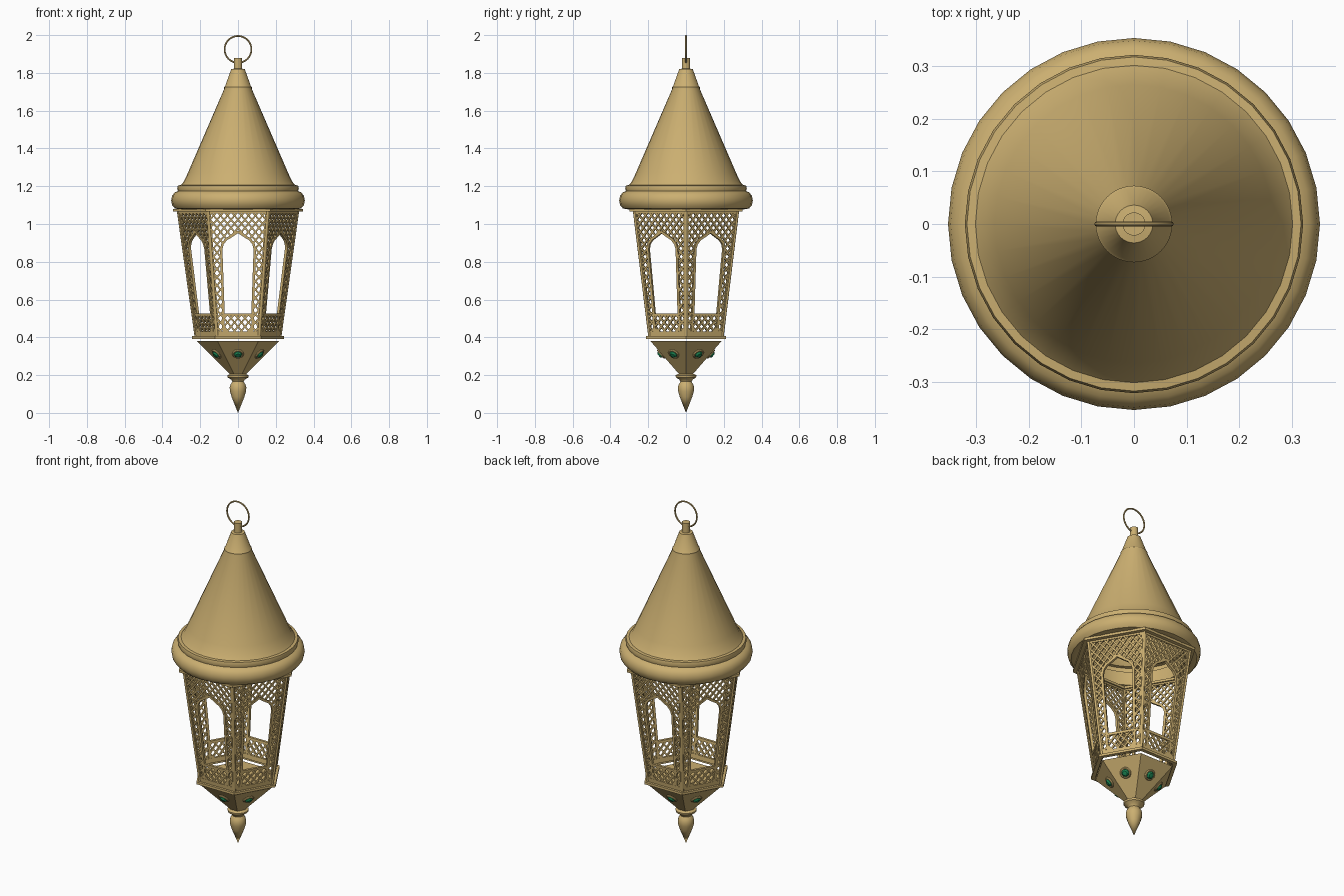
import bpy, bmesh, math
from mathutils import Vector, Matrix

if "Cube" in bpy.data.objects:
    bpy.data.objects.remove(bpy.data.objects["Cube"])


def material(name, col):
    m = bpy.data.materials.new(name)
    m.diffuse_color = (*col, 1)
    m.use_nodes = True
    m.node_tree.nodes["Principled BSDF"].inputs["Base Color"].default_value = m.diffuse_color
    return m


GOLD = material("antique gold", (0.60, 0.43, 0.165))
GREEN = material("emerald green", (0.01, 0.22, 0.08))


def finish(name, bm, mat, smooth=None, fix=True):
    if fix:
        bmesh.ops.recalc_face_normals(bm, faces=bm.faces)
    me = bpy.data.meshes.new(name)
    bm.to_mesh(me)
    bm.free()
    me.materials.append(mat)
    ob = bpy.data.objects.new(name, me)
    bpy.context.collection.objects.link(ob)
    if smooth:
        bpy.ops.object.select_all(action='DESELECT')
        ob.select_set(True)
        bpy.context.view_layer.objects.active = ob
        bpy.ops.object.shade_smooth_by_angle(angle=math.radians(smooth))
    return ob


def lathe(name, prof, n, mat=GOLD, smooth=None, closed=False):
    bm = bmesh.new()
    rings = []
    for r, z in prof:
        if r < 1e-5:
            rings.append([bm.verts.new((0, 0, z))] * n)
        else:
            rings.append([bm.verts.new((r * math.cos(math.tau * i / n),
                                        r * math.sin(math.tau * i / n), z)) for i in range(n)])
    pairs = list(zip(rings, rings[1:])) + ([(rings[-1], rings[0])] if closed else [])
    for a, b in pairs:
        for i in range(n):
            j = (i + 1) % n
            vs = list(dict.fromkeys((a[i], a[j], b[j], b[i])))
            if len(vs) > 2:
                bm.faces.new(vs)
    return finish(name, bm, mat, smooth)


# Roof: rolled rim, cone, cap and hanging post
lathe("roof", [(0.29, 1.165), (0.288, 1.085), (0.31, 1.078), (0.334, 1.082), (0.349, 1.1),
               (0.354, 1.125), (0.349, 1.15), (0.334, 1.168), (0.318, 1.174), (0.322, 1.19),
               (0.318, 1.204), (0.302, 1.206), (0.285, 1.228), (0.265, 1.272), (0.073, 1.715),
               (0.073, 1.724), (0.068, 1.73), (0.036, 1.82), (0.022, 1.822), (0.022, 1.878),
               (0, 1.878)], 32, smooth=35)

# Hanging ring
bpy.ops.mesh.primitive_torus_add(major_radius=0.071, minor_radius=0.0045, major_segments=32,
                                 minor_segments=8, location=(0, 0, 1.9245),
                                 rotation=(math.pi / 2, 0, 0))
ring = bpy.context.object
ring.name = "hanging_ring"
ring.data.materials.append(GOLD)
bpy.ops.object.shade_smooth_by_angle()

# Hexagonal flanges above and below the panels
for name, ri, ro, z0, z1 in [("upper_flange", 0.295, 0.345, 1.066, 1.08),
                             ("lower_flange", 0.219, 0.243, 0.392, 0.406)]:
    lathe(name, [(ri, z0), (ro, z0), (ro, z1), (ri, z1)], 6, closed=True)

# Hexagonal base and turned finial
lathe("base_cone", [(0, 0.38), (0.217, 0.38), (0.037, 0.2), (0, 0.2)], 6)
lathe("finial", [(0, 0.205), (0.045, 0.205), (0.057, 0.199), (0.055, 0.188), (0.036, 0.176),
                 (0.03, 0.165), (0.039, 0.152), (0.044, 0.135), (0.043, 0.115), (0.034, 0.085),
                 (0, 0)], 14, smooth=40)

# Panel geometry, in panel coordinates (u across, z up)
Z0, Z1, R0, R1 = 0.405, 1.07, 0.226, 0.32
ARCH = [(0.072, 0.525), (0.084, 0.865), (0.077, 0.893), (0.058, 0.917), (0.03, 0.934), (0, 0.957)]


def radius(z):
    return R0 + (R1 - R0) * (z - Z0) / (Z1 - Z0)


def opening(z):
    for (u0, a), (u1, b) in zip(ARCH, ARCH[1:]):
        if a <= z <= b:
            return u0 + (u1 - u0) * (z - a) / (b - a)
    return -1


def bar(bm, p, q, w, depth, shift=0.0, extend=0.0):
    p, q = Vector(p), Vector(q)
    d = (q - p).normalized()
    p, q = p - d * extend, q + d * extend
    s = Vector((-d.y, d.x)) * w / 2
    vs = []
    for off in (-depth / 2, depth / 2):
        for c in (p - s, q - s, q + s, p + s):
            y = -(radius(c.y) * math.cos(math.pi / 6) - 0.006 + off + shift)
            vs.append(bm.verts.new((c.x, y, c.y)))
    for f in ((3, 2, 1, 0), (4, 5, 6, 7), (0, 1, 5, 4), (1, 2, 6, 5), (2, 3, 7, 6), (3, 0, 4, 7)):
        bm.faces.new([vs[i] for i in f])


bm = bmesh.new()
# diagonal lattice, trimmed to the panel and its arched opening
PITCH, SLOPE, STEP = 0.037, 0.85, 0.003
for sgn in (-1, 1):
    for k in range(-32, 33):
        run = []
        for i in range(int((Z1 - Z0) / STEP) + 2):
            z = Z0 + i * STEP
            u = (k + 0.5) * PITCH + sgn * SLOPE * (z - 0.74)
            if z < Z1 and abs(u) < radius(z) / 2 - 0.004 and abs(u) > opening(z) + 0.003:
                run.append((u, z))
            else:
                if len(run) > 2:
                    bar(bm, run[0], run[-1], 0.009, 0.009, sgn * 0.0005)
                run = []
# border, rails and arch frame
for s in (-1, 1):
    bar(bm, (s * (R0 / 2 - 0.008), Z0), (s * (R1 / 2 - 0.008), Z1), 0.014, 0.014)
    bar(bm, (s * 0.077, 0.42), (s * 0.079, 0.53), 0.012, 0.013)
    for (u0, a), (u1, b) in zip(ARCH, ARCH[1:]):
        bar(bm, (s * (u0 + 0.005), a + 0.002), (s * (u1 + 0.005 * (u1 > 0)), b + 0.002),
            0.013, 0.015, extend=0.002)
    # corner fillets of the small lower grille
    bar(bm, (s * 0.075, 0.445), (s * 0.055, 0.425), 0.012, 0.013)
for z, hw, w in [(0.417, R0 / 2 - 0.002, 0.026), (0.519, 0.08, 0.014), (1.063, R1 / 2 - 0.004, 0.014)]:
    bar(bm, (-hw, z), (hw, z), w, 0.014)
panel = finish("lattice_panel_1", bm, GOLD, fix=True)
for i in range(1, 6):
    ob = bpy.data.objects.new(f"lattice_panel_{i + 1}", panel.data)
    ob.rotation_euler.z = i * math.pi / 3
    bpy.context.collection.objects.link(ob)

# Slanted corner posts
for i in range(6):
    a = i * math.pi / 3
    out = Vector((math.cos(a), math.sin(a), 0))
    p, q = out * (R0 - 0.004) + Vector((0, 0, Z0)), out * (R1 - 0.004) + Vector((0, 0, Z1))
    bm = bmesh.new()
    rot = (q - p).to_track_quat('Z', 'Y').to_matrix().to_4x4()
    bmesh.ops.create_cone(bm, cap_ends=True, segments=8, radius1=0.008, radius2=0.008,
                          depth=(q - p).length, matrix=Matrix.Translation((p + q) / 2) @ rot)
    finish(f"corner_post_{i + 1}", bm, GOLD, smooth=50)

# Jewels in round settings, one on each base face
for i in range(6):
    a = math.radians(30 + 60 * i)
    r = (0.037 + 0.18 * (0.31 - 0.2) / 0.18) * math.cos(math.pi / 6)
    n = Vector((math.cos(a), math.sin(a), -math.cos(math.pi / 6))).normalized()
    m = Matrix.Translation((r * math.cos(a), r * math.sin(a), 0.315)) @ \
        n.to_track_quat('Z', 'Y').to_matrix().to_4x4()
    setting = lathe(f"jewel_setting_{i + 1}", [(0.031, -0.004), (0.031, 0.006), (0.027, 0.011),
                                               (0.022, 0.011), (0.02, 0.004), (0, 0.004)], 16)
    jewel = lathe(f"jewel_{i + 1}", [(0.021, 0.003), (0.021, 0.011), (0.013, 0.02), (0, 0.021)],
                  8, GREEN)
    setting.matrix_world = jewel.matrix_world = m
